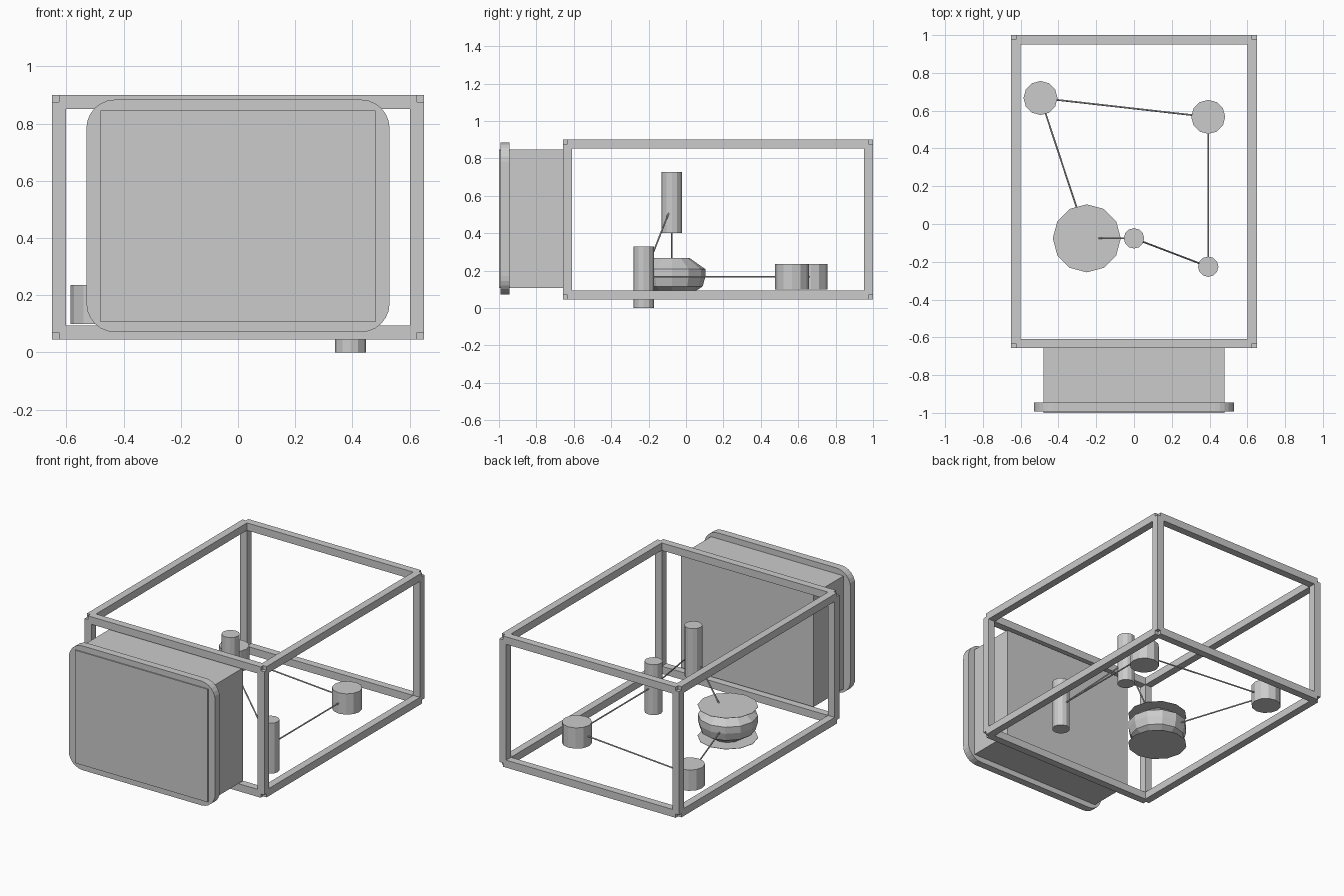
import bpy, bmesh, math
from mathutils import Vector

if "Cube" in bpy.data.objects:
    bpy.data.objects.remove(bpy.data.objects["Cube"])


def finish(name, bm):
    bmesh.ops.recalc_face_normals(bm, faces=bm.faces[:])
    me = bpy.data.meshes.new(name)
    bm.to_mesh(me)
    bm.free()
    ob = bpy.data.objects.new(name, me)
    bpy.context.collection.objects.link(ob)
    return ob


def box(name, lo, hi):
    bm = bmesh.new()
    bmesh.ops.create_cube(bm, size=1)
    for v in bm.verts:
        v.co = [(a + b) / 2 + c * (b - a) for a, b, c in zip(lo, hi, v.co)]
    return finish(name, bm)


def lathe(name, x, y, profile, n=12):
    # capped stack of polygon rings given as (radius, z)
    bm = bmesh.new()
    rings = [[bm.verts.new((x + r * math.cos(2 * math.pi * i / n),
                            y + r * math.sin(2 * math.pi * i / n), z))
              for i in range(n)] for r, z in profile]
    for a, b in zip(rings, rings[1:]):
        for i in range(n):
            j = (i + 1) % n
            bm.faces.new((a[i], a[j], b[j], b[i]))
    bm.faces.new(rings[0])
    bm.faces.new(rings[-1])
    return finish(name, bm)


def rod(name, a, b, r=0.0045):
    a, b = Vector(a), Vector(b)
    bm = bmesh.new()
    bmesh.ops.create_cone(bm, cap_ends=True, segments=8, radius1=r, radius2=r,
                          depth=(b - a).length)
    ob = finish(name, bm)
    ob.location = (a + b) / 2
    ob.rotation_euler = (b - a).to_track_quat('Z', 'Y').to_euler()
    return ob


# Frame: twelve bars ending on the corner centres, leaving notched corners
LO, HI, H = (-0.626, -0.633, 0.069), (0.626, 0.976, 0.876), 0.0245
for axis in range(3):
    u, w = [k for k in range(3) if k != axis]
    for cu in (LO[u], HI[u]):
        for cw in (LO[w], HI[w]):
            lo, hi = [0] * 3, [0] * 3
            lo[axis], hi[axis] = LO[axis], HI[axis]
            lo[u], hi[u] = cu - H, cu + H
            lo[w], hi[w] = cw - H, cw + H
            box("frame_bar_" + "xyz"[axis], lo, hi)

# Front housing and its rounded flange plate
box("front_housing", (-0.48, -1.0, 0.107), (0.48, -0.633, 0.846))
R, X, Z0, Z1 = 0.10, 0.53, 0.071, 0.884
corners = [(X - R, Z1 - R, 0), (R - X, Z1 - R, 90), (R - X, Z0 + R, 180), (X - R, Z0 + R, 270)]
outline = [(cx + R * math.cos(math.radians(s + d)), cz + R * math.sin(math.radians(s + d)))
           for cx, cz, s in corners for d in range(0, 91, 15)]
bm = bmesh.new()
face = bm.faces.new([bm.verts.new((x, -0.993, z)) for x, z in outline])
ext = bmesh.ops.extrude_face_region(bm, geom=[face])
new = [e for e in ext["geom"] if isinstance(e, bmesh.types.BMVert)]
bmesh.ops.translate(bm, verts=new, vec=(0, 0.049, 0))
finish("front_flange", bm)

# Posts
for name, x, y, r, z0, z1 in [
        ("rear_left_pulley", -0.495, 0.667, 0.09, 0.10, 0.236),
        ("rear_right_pulley", 0.393, 0.567, 0.09, 0.10, 0.236),
        ("front_right_post", 0.393, -0.226, 0.054, 0.0, 0.33),
        ("centre_post", 0.0, -0.076, 0.054, 0.40, 0.728)]:
    lathe(name, x, y, [(r, z0), (r, z1)])

# Spool: faceted drum between two thin discs
SX, SY = -0.25, -0.076
lathe("spool_drum", SX, SY, [(0.09, 0.067), (0.165, 0.115), (0.179, 0.165),
                             (0.179, 0.208), (0.095, 0.267)])
for name, z in (("spool_disc_top", 0.267), ("spool_disc_bottom", 0.064)):
    lathe(name, SX, SY, [(0.18, z - 0.001), (0.18, z + 0.001)])

# Line running around the posts in a closed loop
path = [(SX, SY, 0.167), (-0.495, 0.667, 0.167), (0.393, 0.567, 0.167),
        (0.393, -0.226, 0.167), (0, -0.076, 0.55)]
for i, p in enumerate(path):
    rod("line_segment", p, path[(i + 1) % len(path)])
